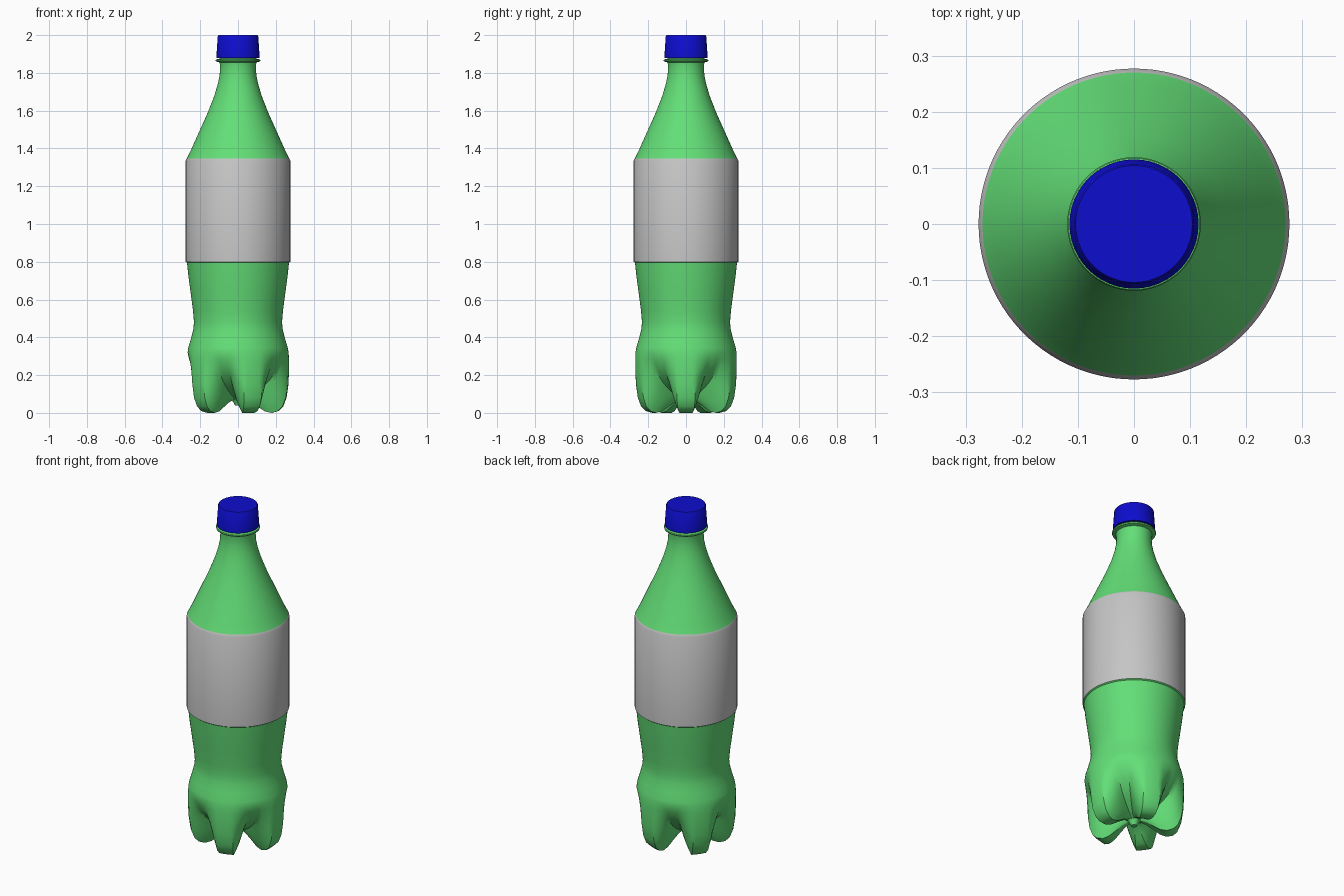
import bpy, bmesh, math

if "Cube" in bpy.data.objects:
    bpy.data.objects.remove(bpy.data.objects["Cube"])

SEG = 100   # divisions around the axis (20 per foot)
FEET = 5


def material(name, rgb):
    m = bpy.data.materials.new(name)
    m.diffuse_color = (*rgb, 1)
    m.use_nodes = True
    m.node_tree.nodes["Principled BSDF"].inputs["Base Color"].default_value = m.diffuse_color
    return m


green = material("green plastic", (0.125, 0.735, 0.185))
grey = material("grey label", (0.56, 0.56, 0.56))
blue = material("blue cap", (0.004, 0.004, 0.62))


def revolve(name, lobe, valley, mats, rule=lambda z: 0, angle=35):
    """Loft rings top to bottom; each ring blends a foot profile and a valley profile."""
    bm = bmesh.new()
    rings = []
    for (rl, zl), (rv, zv) in zip(lobe, valley):
        if rl == 0:
            rings.append([bm.verts.new((0, 0, zl))])
            continue
        ring = []
        for i in range(SEG):
            a = 2 * math.pi * i / SEG
            w = foot_weight(a)
            r, z = rv + w * (rl - rv), zv + w * (zl - zv)
            ring.append(bm.verts.new((r * math.cos(a), r * math.sin(a), z)))
        rings.append(ring)
    for top, low in zip(rings, rings[1:]):
        for i in range(SEG):
            j = (i + 1) % SEG
            quad = [top[i % len(top)], low[i % len(low)], low[j % len(low)], top[j % len(top)]]
            bm.faces.new(list(dict.fromkeys(quad)))
    bmesh.ops.recalc_face_normals(bm, faces=bm.faces)
    for f in bm.faces:
        f.material_index = rule(f.calc_center_median().z)
    me = bpy.data.meshes.new(name)
    bm.to_mesh(me)
    bm.free()
    ob = bpy.data.objects.new(name, me)
    bpy.context.collection.objects.link(ob)
    for m in mats:
        me.materials.append(m)
    bpy.ops.object.select_all(action='DESELECT')
    ob.select_set(True)
    bpy.context.view_layer.objects.active = ob
    bpy.ops.object.shade_smooth_by_angle(angle=math.radians(angle))
    return ob


def foot_weight(a):
    """1 on a foot, 0 in the groove between two feet."""
    step = 360 / FEET
    d = abs((math.degrees(a) + step / 2) % step - step / 2)
    return min(1, max(0, (29 - d) / 18))


# bottle body: neck, support collar, shoulder, label band, waist
upper = [(0.09, 1.90), (0.098, 1.875), (0.117, 1.871), (0.119, 1.866), (0.117, 1.860),
         (0.098, 1.856), (0.095, 1.84), (0.097, 1.79), (0.106, 1.745), (0.125, 1.68),
         (0.16, 1.59), (0.205, 1.49), (0.25, 1.39), (0.270, 1.348), (0.277, 1.335),
         (0.277, 0.80), (0.270, 0.795), (0.262, 0.72), (0.250, 0.63), (0.238, 0.54),
         (0.233, 0.48), (0.237, 0.44), (0.250, 0.39), (0.263, 0.345)]
# outline through a foot, and through the groove between feet
foot = [(0.268, 0.32), (0.270, 0.28), (0.270, 0.22), (0.267, 0.15), (0.257, 0.08),
        (0.240, 0.035), (0.215, 0.010), (0.180, 0.0), (0.145, 0.008), (0.11, 0.03),
        (0.07, 0.055), (0.035, 0.07)]
groove = [(0.267, 0.32), (0.259, 0.285), (0.246, 0.25), (0.225, 0.215), (0.200, 0.185),
          (0.175, 0.160), (0.150, 0.140), (0.125, 0.122), (0.10, 0.107), (0.08, 0.094),
          (0.055, 0.082), (0.033, 0.07)]
# moulding nub under the base
nub = [(0.024, 0.055), (0.016, 0.04), (0, 0.04)]
revolve("bottle", upper + foot + nub, upper + groove + nub, [green, grey],
        lambda z: 1 if 0.798 < z < 1.345 else 0)

# screw cap
cap = [(0, 2.0), (0.104, 2.0), (0.107, 1.996), (0.115, 1.88), (0.098, 1.878)]
revolve("screw_cap", cap, cap, [blue])
